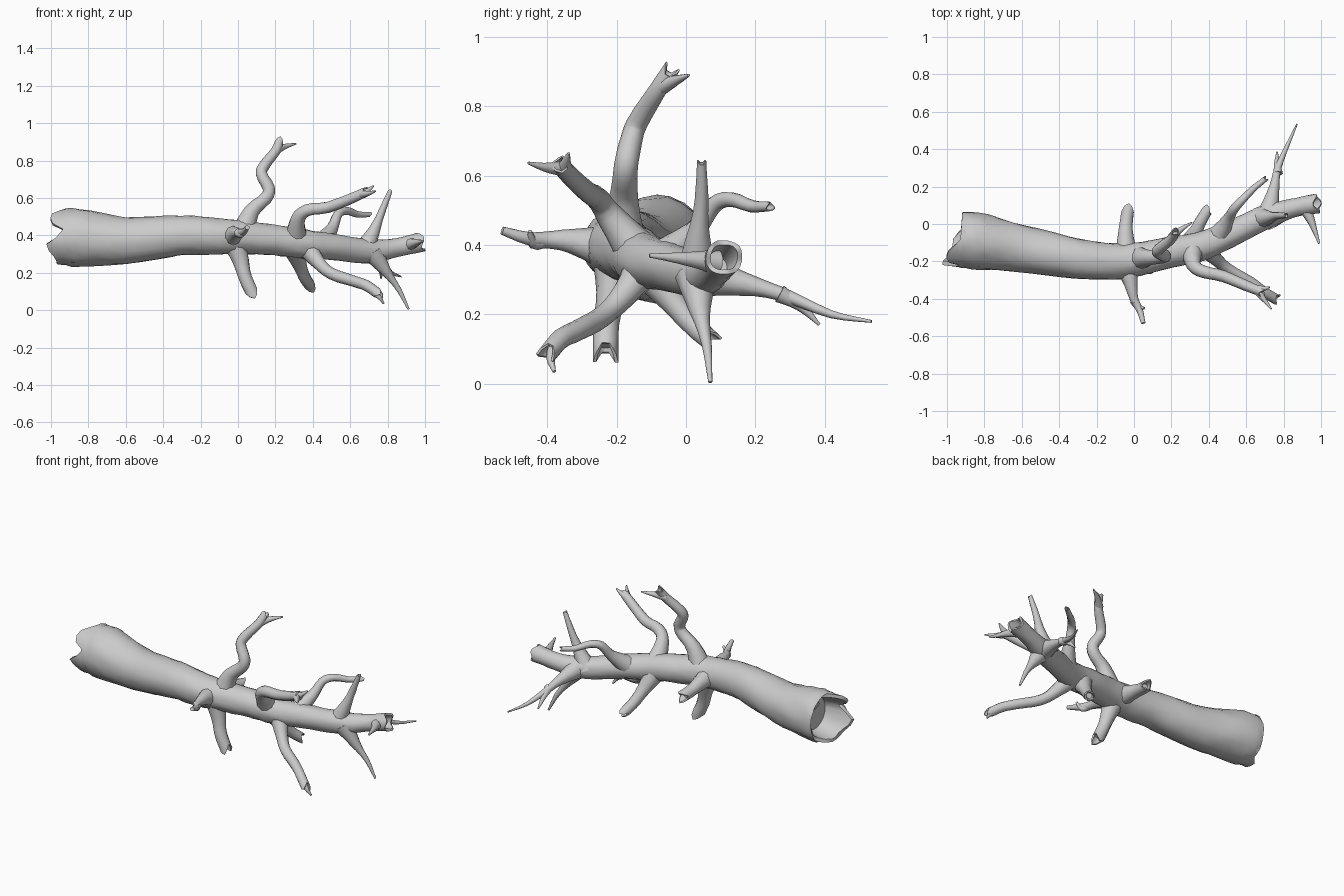
import bpy, bmesh, math, random
from mathutils import Vector

random.seed(4)
cube = bpy.data.objects.get("Cube")
if cube:
    bpy.data.objects.remove(cube, do_unlink=True)

bark = bpy.data.materials.new("grey_bark")
bark.use_nodes = True
GREY = (0.6, 0.6, 0.6, 1)
bark.diffuse_color = GREY
bark.node_tree.nodes["Principled BSDF"].inputs["Base Color"].default_value = GREY


def spline(points, steps):
    """Catmull-Rom interpolation of tuples of any length."""
    p = [Vector(q) for q in points]
    p = [p[0] * 2 - p[1]] + p + [p[-1] * 2 - p[-2]]
    out = []
    for a, b, c, d in zip(p, p[1:], p[2:], p[3:]):
        for i in range(steps):
            t = i / steps
            out.append((b * 2 + (c - a) * t + (a * 2 - b * 5 + c * 4 - d) * t * t
                        + (b * 3 - a - c * 3 + d) * t ** 3) / 2)
    return out + [p[-2]]


def tube(name, centres, radii, sides, start_rim=None, end_rim=None, depth=0.05):
    """Skin rings along a path; a rim function makes a ragged, hollow end."""
    n = len(centres)
    tangents = [(centres[min(i + 1, n - 1)] - centres[max(i - 1, 0)]).normalized()
                for i in range(n)]
    u = Vector((0, 1, 0))
    if abs(tangents[0].y) > 0.7:
        u = Vector((0, 0, 1))
    bm = bmesh.new()
    rings, frames = [], []

    def ring(i, scale=1, shift=0, rim=None, rough=0.0):
        t, u, v = frames[i]
        verts = []
        for k in range(sides):
            a = math.tau * k / sides
            r = radii[i] * scale * (1 + random.uniform(-rough, rough))
            along = shift + (rim(a) if rim else 0)
            verts.append(bm.verts.new(centres[i] + t * along
                                      + (u * math.cos(a) + v * math.sin(a)) * r))
        return verts

    for t in tangents:
        u = (u - t * u.dot(t)).normalized()
        frames.append((t, u, t.cross(u)))
    if start_rim:
        rings += [ring(0, 0.7, depth), ring(0, 0.85, 0, start_rim)]
    for i in range(n):
        rim = start_rim if i == 0 else end_rim if i == n - 1 else None
        rings.append(ring(i, rim=rim, rough=0.03))
    if end_rim:
        rings += [ring(n - 1, 0.75, 0, end_rim), ring(n - 1, 0.55, -depth)]
    for r, s in zip(rings, rings[1:]):
        for k in range(sides):
            m = (k + 1) % sides
            bm.faces.new((r[k], r[m], s[m], s[k]))
    bm.faces.new(rings[0][::-1])
    bm.faces.new(rings[-1])
    bmesh.ops.recalc_face_normals(bm, faces=bm.faces)
    mesh = bpy.data.meshes.new(name)
    bm.to_mesh(mesh)
    bm.free()
    mesh.materials.append(bark)
    obj = bpy.data.objects.new(name, mesh)
    bpy.context.collection.objects.link(obj)
    bpy.ops.object.select_all(action="DESELECT")
    obj.select_set(True)
    bpy.context.view_layer.objects.active = obj
    bpy.ops.object.shade_smooth_by_angle(angle=math.radians(50))


def branch(name, points, r0, r1, mouth=0.0, flare=0.03):
    """Tapering limb, flared at its root; mouth is the depth of a split hollow tip."""
    centres = spline(points, 3)
    lengths = [0]
    for a, b in zip(centres, centres[1:]):
        lengths.append(lengths[-1] + (b - a).length)
    radii = [r0 + (r1 - r0) * d / lengths[-1] + flare * max(0, 1 - d / 0.2) ** 1.5
             for d in lengths]
    rim = (lambda a: mouth * math.cos(2 * a)) if mouth else None
    tube(name, centres, radii, 10, end_rim=rim, depth=0.03)


def notch(a, degrees, width):
    d = (a - math.radians(degrees) + math.pi) % math.tau - math.pi
    return math.exp(-(d / width) ** 2)


def broken_rim(a):
    return (0.05 * math.cos(a) + 0.085 * notch(a, 170, 0.2)
            + 0.06 * notch(a, 75, 0.2) + 0.015 * math.sin(5 * a))


# Trunk: position and radius along its length
trunk = spline([(-.95, -.08, .39, .148), (-.85, -.09, .388, .152), (-.6, -.132, .372, .126),
                (-.3, -.185, .4, .107), (-.1, -.2, .395, .096), (.02, -.188, .39, .09),
                (.2, -.15, .375, .082), (.35, -.12, .355, .078), (.5, -.06, .34, .07),
                (.7, .035, .315, .064), (.85, .085, .335, .05), (.98, .11, .365, .053)], 4)
tube("trunk", [Vector(q[:3]) for q in trunk], [q[3] for q in trunk], 24,
     broken_rim, lambda a: 0.012 * math.sin(3 * a), 0.12)

# Limbs at the middle of the trunk
branch("tall_upper_branch", [(.02, -.185, .4), (.075, -.18, .53), (.15, -.175, .6),
       (.165, -.17, .65), (.125, -.15, .73), (.145, -.125, .78), (.2, -.08, .85),
       (.222, -.045, .905)], .043, .024, .015)
branch("tall_upper_spur", [(.2, -.075, .855), (.25, -.03, .875), (.31, .008, .89)],
       .026, .004, flare=0)
branch("middle_lower_branch", [(-.02, -.2, .38), (.015, -.215, .26), (.04, -.23, .17),
       (.08, -.232, .085)], .04, .036, .025)
branch("middle_front_branch", [(-.04, -.2, .385), (-.015, -.33, .412), (0, -.4, .415),
       (.03, -.46, .42), (.05, -.53, .442)], .042, .012)
branch("middle_front_spur", [(0, -.41, .415), (.02, -.44, .405), (.055, -.45, .44)],
       .025, .006, flare=0)
branch("middle_back_branch", [(-.04, -.19, .39), (-.045, -.05, .37), (-.04, .02, .355),
       (-.03, .085, .345)], .04, .034, .022)

# Limbs past the middle
branch("front_upper_branch", [(.31, -.13, .37), (.32, -.22, .485), (.37, -.255, .535),
       (.48, -.28, .55), (.6, -.33, .595), (.69, -.365, .635)], .038, .026, .012)
branch("front_upper_spur", [(.66, -.35, .62), (.7, -.345, .645), (.725, -.338, .665)],
       .024, .004, flare=0)
branch("front_upper_tip", [(.66, -.36, .62), (.7, -.41, .625), (.735, -.455, .637)],
       .022, .004, flare=0)
branch("front_lower_branch", [(.36, -.11, .35), (.43, -.18, .255), (.5, -.24, .195),
       (.62, -.31, .155), (.69, -.36, .13), (.755, -.4, .085)], .034, .028, .018)
branch("front_lower_spur", [(.7, -.37, .12), (.75, -.39, .075), (.78, -.38, .035)],
       .025, .005, flare=0)
branch("back_lower_branch", [(.29, -.13, .36), (.33, -.04, .24), (.36, .02, .17),
       (.39, .07, .125)], .04, .03, .02)
branch("back_upper_branch", [(.44, -.08, .345), (.505, .025, .44), (.535, .08, .515),
       (.58, .13, .532), (.64, .19, .512), (.705, .243, .512)], .036, .014, .008)

# Limbs near the thin end
branch("end_upper_branch", [(.67, .03, .315), (.725, .035, .42), (.77, .045, .53),
       (.815, .045, .64)], .034, .013, .006)
branch("end_lower_branch", [(.72, .03, .31), (.79, .04, .21), (.86, .06, .11),
       (.912, .07, .005)], .032, .006)
branch("end_back_branch", [(.72, .05, .315), (.75, .2, .28), (.77, .3, .25),
       (.82, .42, .2), (.872, .535, .18)], .034, .004)
branch("end_back_spur", [(.77, .27, .26), (.765, .33, .225), (.765, .385, .17)],
       .026, .004, flare=0)
branch("end_front_twig", [(.91, .09, .35), (.95, .01, .36), (.99, -.105, .37)],
       .024, .006, flare=.012)
